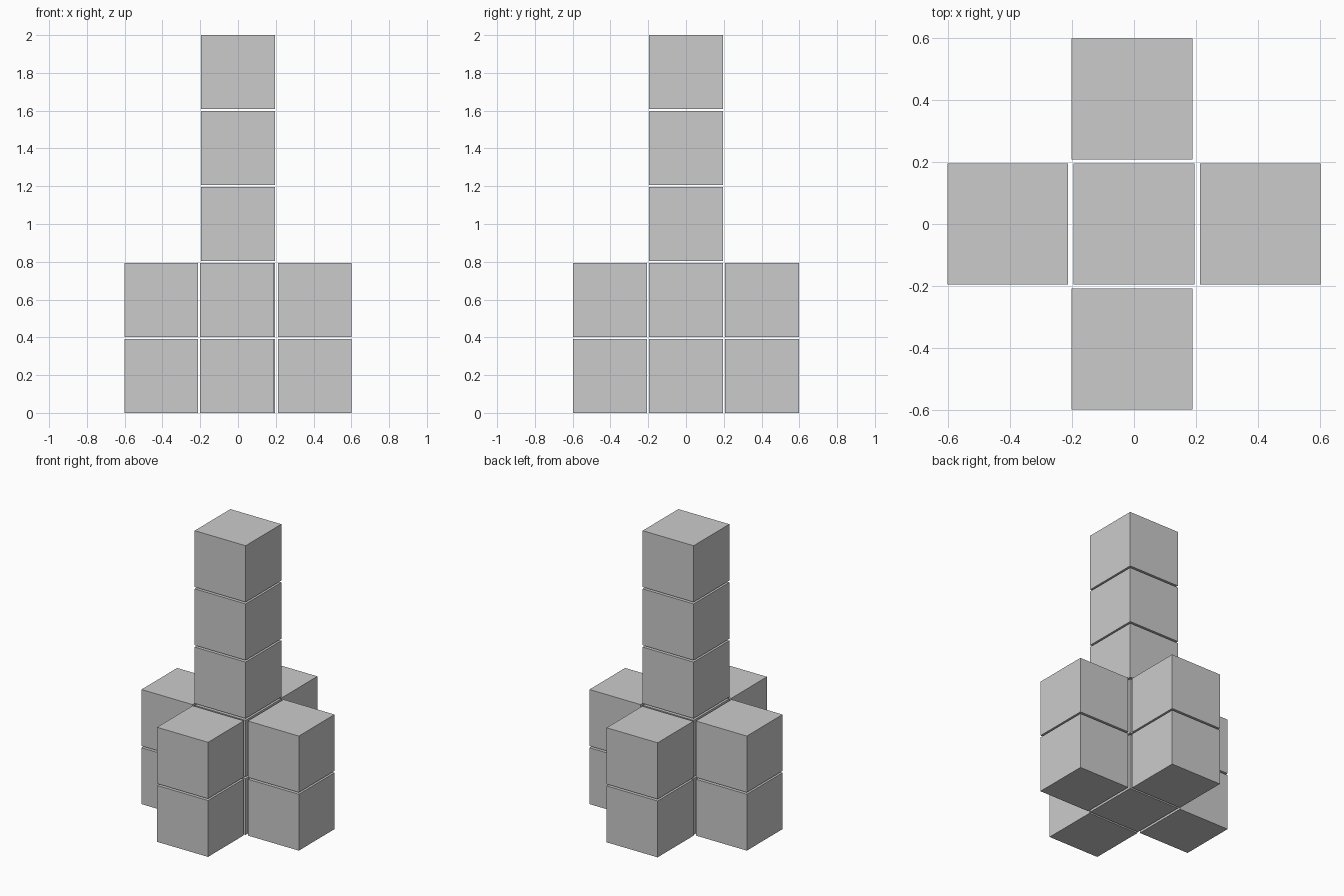
import bpy

if "Cube" in bpy.data.objects:
    bpy.data.objects.remove(bpy.data.objects["Cube"])

SIZE = 0.39      # cube edge
STEP = 0.4025    # vertical spacing, leaves a thin gap


def stack(name, x, y, count):
    """Stack of separate cubes starting on the floor."""
    for i in range(count):
        bpy.ops.mesh.primitive_cube_add(size=SIZE, location=(x, y, SIZE / 2 + i * STEP))
        bpy.context.object.name = f"{name}_{i + 1}"


# Tall central column
stack("centre_column_block", 0, 0, 5)

# Four short stacks around the base
stack("left_block", -0.407, 0, 2)
stack("right_block", 0.407, 0, 2)
stack("front_block", -0.006, -0.4025, 2)
stack("back_block", -0.006, 0.4025, 2)
